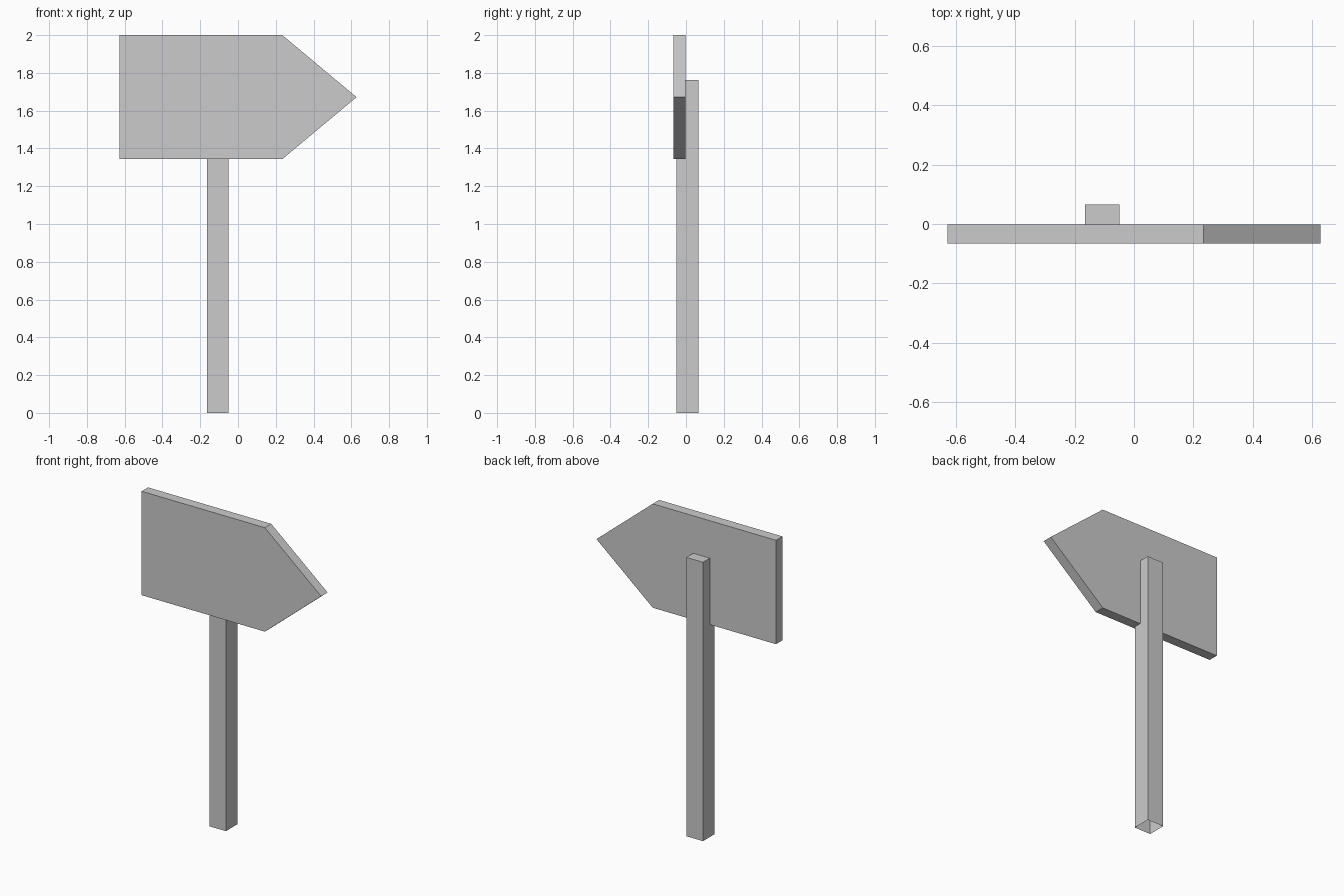
import bpy, bmesh

if "Cube" in bpy.data.objects:
    bpy.data.objects.remove(bpy.data.objects["Cube"])


def extruded(name, outline, vector, open_start=False):
    """Extrude a flat outline along a vector into a solid, optionally open at its start."""
    bm = bmesh.new()
    base = bm.faces.new([bm.verts.new(p) for p in outline])
    geom = bmesh.ops.extrude_face_region(bm, geom=[base], use_keep_orig=True)["geom"]
    bmesh.ops.translate(bm, vec=vector,
                        verts=[g for g in geom if isinstance(g, bmesh.types.BMVert)])
    bmesh.ops.recalc_face_normals(bm, faces=bm.faces[:])
    if open_start:
        bmesh.ops.delete(bm, geom=[base], context='FACES_ONLY')
    mesh = bpy.data.meshes.new(name)
    bm.to_mesh(mesh)
    bm.free()
    obj = bpy.data.objects.new(name, mesh)
    bpy.context.collection.objects.link(obj)
    return obj


# Arrow-shaped board, tip pointing to +x
left, shoulder, tip = -0.628, 0.234, 0.628
low, high = 1.343, 2.0
front = -0.066
profile = [(left, low), (shoulder, low), (tip, (low + high) / 2),
           (shoulder, high), (left, high)]
extruded("arrow_board", [(x, front, z) for x, z in profile], (0, 0.064, 0))

# Square post sunk into the back of the board, open underneath
x0, x1, y0, y1 = -0.165, -0.049, -0.051, 0.066
extruded("post", [(x0, y0, 0), (x1, y0, 0), (x1, y1, 0), (x0, y1, 0)],
         (0, 0, 1.763), open_start=True)
